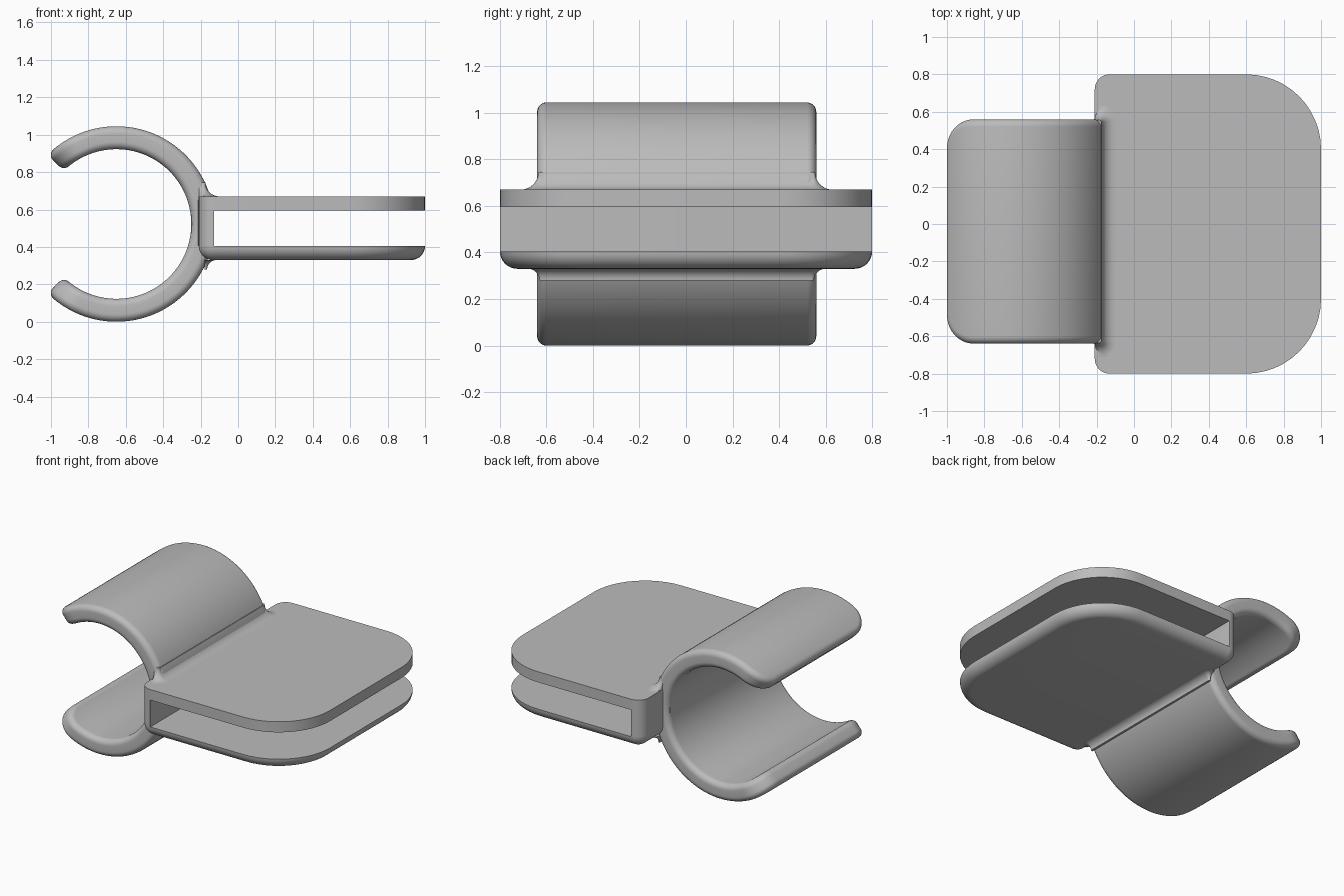
import bpy, bmesh
from math import sin, cos, pi, radians

cube = bpy.data.objects.get("Cube")
if cube:
    bpy.data.objects.remove(cube, do_unlink=True)

grey = bpy.data.materials.new("plain_grey")
grey.use_nodes = True
COLOUR = (0.5, 0.5, 0.5, 1)
grey.diffuse_color = COLOUR
grey.node_tree.nodes["Principled BSDF"].inputs["Base Color"].default_value = COLOUR


def half_outline(u0, u1, w, c0, c1, straight, arc=12):
    """One side of a rounded rectangle, running from u0 to u1."""
    c0, c1 = max(c0, 0.001), max(c1, 0.001)
    turns = [pi / 2 * k / arc for k in range(arc + 1)]
    pts = [(u0 + c0 - c0 * cos(a), w - c0 + c0 * sin(a)) for a in turns]
    a, b = u0 + c0, u1 - c1
    pts += [(a + (b - a) * k / straight, w) for k in range(1, straight)]
    pts += [(u1 - c1 + c1 * sin(a), w - c1 + c1 * cos(a)) for a in turns]
    return pts


def slab(name, u0, u1, w, c0, c1, layers, place, straight=4):
    """Stack rounded rectangles; a layer is (inset u0, inset u1, inset w, height)."""
    bm = bmesh.new()
    rings = []
    for i0, i1, iw, h in layers:
        half = half_outline(u0 + i0, u1 - i1, w - iw,
                            c0 - min(i0, iw), c1 - min(i1, iw), straight)
        loop = half + [(u, -v) for u, v in reversed(half)]
        rings.append([bm.verts.new(place(u, v, h)) for u, v in loop])
    n = len(rings[0])
    for low, high in zip(rings, rings[1:]):
        for k in range(n):
            j = (k + 1) % n
            bm.faces.new((low[k], low[j], high[j], high[k]))
    for ring in (rings[0], rings[-1]):
        for k in range(n // 2 - 1):
            bm.faces.new((ring[k], ring[k + 1], ring[n - 2 - k], ring[n - 1 - k]))
    bmesh.ops.recalc_face_normals(bm, faces=bm.faces)
    mesh = bpy.data.meshes.new(name)
    bm.to_mesh(mesh)
    bm.free()
    mesh.materials.append(grey)
    obj = bpy.data.objects.new(name, mesh)
    bpy.context.collection.objects.link(obj)
    bpy.ops.object.select_all(action="DESELECT")
    obj.select_set(True)
    bpy.context.view_layer.objects.active = obj
    bpy.ops.object.shade_smooth_by_angle(angle=radians(35))
    return obj


def quarter(steps=8):
    return [pi / 2 * k / steps for k in range(steps + 1)]


def upright(u, v, h):
    return (u, v, h)


# Flat holder: two plates joined by an end wall
LEFT, CORNER, ROUND = -0.21, 0.08, 0.4
FLOOR, SLOT_LOW, SLOT_HIGH, TOP = 0.33, 0.405, 0.595, 0.67
slab("top_plate", LEFT, 1, 0.8, CORNER, ROUND,
     [(0, 0, 0, SLOT_HIGH), (0, 0, 0, TOP)], upright)
edge = SLOT_LOW - FLOOR
rounded = [(edge * (1 - sin(a)),) * 3 + (SLOT_LOW - edge * cos(a),) for a in quarter()]
slab("bottom_plate", LEFT, 1, 0.8, CORNER, ROUND, rounded, upright)
slab("end_wall", LEFT, -0.127, 0.8, CORNER, 0,
     [(0, 0, 0, SLOT_LOW), (0, 0, 0, SLOT_HIGH)], upright)

# Open round clip with softened edges
CX, CZ, CY = -0.65, 0.5225, -0.04
INNER, OUTER, SOFT = 0.40, 0.5225, 0.04
MID = (INNER + OUTER) / 2


def around(u, v, h):
    return (CX + h * cos(u / MID), CY + v, CZ + h * sin(u / MID))


reach = MID * radians(134.8)
inside = [(SOFT * (1 - sin(a)),) * 3 + (INNER + SOFT * (1 - cos(a)),) for a in quarter()]
outside = [(SOFT * (1 - cos(a)),) * 3 + (OUTER - SOFT * (1 - sin(a)),) for a in quarter()]
slab("round_clip", -reach, reach, 0.6, 0.16, 0.16, inside + outside, around, 72)


# Concave fillets where the clip meets the holder
def flare(f):
    return [(-f * (1 - sin(a)), f * (1 - cos(a))) for a in quarter()]


def offset(u, v, h):
    return (u, CY + v, h)


def facing_left(u, v, h):
    return (h, CY + v, u)


slab("top_fillet", LEFT, -0.175, 0.595, 0, 0.01,
     [(0, i, i, TOP + d) for i, d in flare(0.075)], offset)
slab("bottom_fillet", -0.18, -0.165, 0.59, 0, 0.01,
     [(0, i, i, FLOOR - d) for i, d in flare(0.05)], offset)
slab("side_fillet", 0.39, TOP, 0.575, 0, 0,
     [(0, 0, i, LEFT - d) for i, d in flare(0.04)], facing_left)
